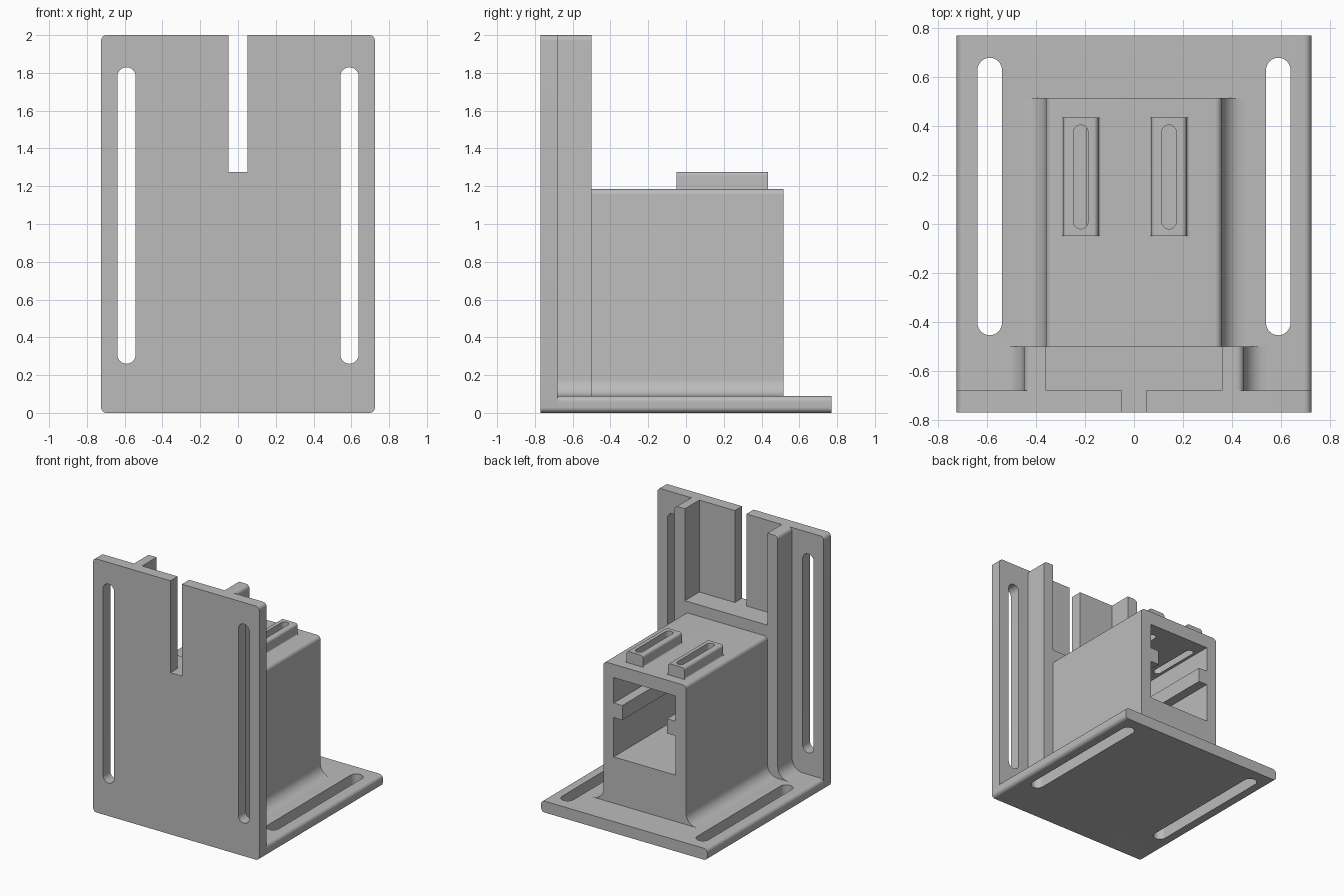
import bpy, bmesh, math
from mathutils import Vector

cube = bpy.data.objects.get("Cube")
if cube:
    bpy.data.objects.remove(cube, do_unlink=True)

grey = bpy.data.materials.new("light grey plastic")
grey.use_nodes = True
COLOUR = (0.5, 0.5, 0.5, 1)
grey.diffuse_color = COLOUR
grey.node_tree.nodes["Principled BSDF"].inputs["Base Color"].default_value = COLOUR


def rounded(points, steps=8):
    """Outline from (u, v, radius) corners; each radius becomes a tangent arc."""
    out = []
    n = len(points)
    for i, (u, v, r) in enumerate(points):
        p = Vector((u, v))
        if r == 0:
            arc = [p]
        else:
            a = (Vector(points[i - 1][:2]) - p).normalized()
            b = (Vector(points[(i + 1) % n][:2]) - p).normalized()
            # right-angled corner: arc centre lies r along both edges
            c = p + (a + b) * r
            arc = [c - b * r * math.cos(t) - a * r * math.sin(t)
                   for t in (math.pi / 2 * k / steps for k in range(steps + 1))]
        for q in arc:
            if not out or (q - out[-1]).length > 1e-5:
                out.append(q)
    if (out[0] - out[-1]).length < 1e-5:
        out.pop()
    return out


def rect(u0, u1, v0, v1, r=0):
    return [(u0, v0, r), (u1, v0, r), (u1, v1, r), (u0, v1, r)]


def mirrored(half):
    """Complete a right-hand half profile across u = 0."""
    return half + [(-u, v, r) for u, v, r in reversed(half)]


def extrude(name, points, start, end, axis="y"):
    """Extrude an x-z outline along y, or an x-y outline along z."""
    bm = bmesh.new()
    place = (lambda p, d: (p.x, d, p.y)) if axis == "y" else (lambda p, d: (p.x, p.y, d))
    outline = rounded(points)
    lo = [bm.verts.new(place(p, start)) for p in outline]
    hi = [bm.verts.new(place(p, end)) for p in outline]
    bm.faces.new(lo)
    bm.faces.new(hi)
    n = len(lo)
    for i in range(n):
        j = (i + 1) % n
        bm.faces.new((lo[i], lo[j], hi[j], hi[i]))
    bmesh.ops.recalc_face_normals(bm, faces=bm.faces)
    mesh = bpy.data.meshes.new(name)
    bm.to_mesh(mesh)
    bm.free()
    mesh.materials.append(grey)
    ob = bpy.data.objects.new(name, mesh)
    bpy.context.collection.objects.link(ob)
    return ob


def select(ob):
    bpy.ops.object.select_all(action="DESELECT")
    ob.select_set(True)
    bpy.context.view_layer.objects.active = ob


def cut(ob, points, start, end, axis="y"):
    """Subtract an extruded outline and discard the cutter."""
    cutter = extrude("cutter", points, start, end, axis)
    cutter.hide_render = True
    mod = ob.modifiers.new("cut", "BOOLEAN")
    mod.operation, mod.solver, mod.object = "DIFFERENCE", "EXACT", cutter
    select(ob)
    bpy.ops.object.modifier_apply(modifier=mod.name)
    bpy.data.objects.remove(cutter, do_unlink=True)


W, T, R = 0.725, 0.09, 0.03          # half width, plate thickness, edge radius
FRONT, INNER, RIB_END = -0.77, -0.68, -0.50
BOX_X, BOX_TOP, BOX_END = 0.36, 1.185, 0.515
FOOT = 0.09                          # fillet radius at the base
parts = []

# Upright plate with two long slots and a central notch
upright = extrude("upright_plate", rect(-W, W, 0, 2, R), FRONT, INNER)
for s in (-1, 1):
    cut(upright, rect(s * 0.59 - 0.048, s * 0.59 + 0.048, 0.26, 1.83, 0.048), -0.9, -0.6)
cut(upright, rect(-0.05, 0.05, 1.275, 2.1), -0.9, -0.6)
parts.append(upright)

# Base plate with two long slots
base = extrude("base_plate", rect(-W, W, 0, T, R), INNER, 0.77)
for s in (-1, 1):
    cut(base, rect(s * 0.59 - 0.05, s * 0.59 + 0.05, -0.455, 0.68, 0.05), -0.1, 0.2, "z")
parts.append(base)

# Socket housing, filleted into the base
housing = extrude("socket_housing", mirrored([
    (BOX_X + FOOT, T, 0), (BOX_X, T, FOOT), (BOX_X, BOX_TOP, R)]), RIB_END, BOX_END)
# Cavity open at the back, leaving a rail on each side wall
cut(housing, mirrored([
    (0.27, 0.455, 0), (0.27, 0.765, 0), (0.195, 0.765, 0),
    (0.195, 0.88, 0), (0.27, 0.88, 0), (0.27, 1.08, 0)]), RIB_END + 0.001, 0.7)
parts.append(housing)

# Slotted pads on the roof; the slots open into the cavity
for name, x in (("right_roof_pad", -0.218), ("left_roof_pad", 0.143)):
    foot, w = 0.012, 0.072
    pad = extrude(name, [
        (x + w + foot, BOX_TOP, 0), (x + w, BOX_TOP, foot), (x + w, 1.275, 0.02),
        (x - w, 1.275, 0.02), (x - w, BOX_TOP, foot), (x - w - foot, BOX_TOP, 0)],
        -0.05, 0.435)
    for ob in (pad, housing):
        cut(ob, rect(x - 0.03, x + 0.03, -0.02, 0.405, 0.03), 1.0, 1.4, "z")
    parts.append(pad)

# Block joining the housing to the upright
parts.append(extrude("joining_block", rect(-BOX_X, BOX_X, T, 1.275), INNER, RIB_END))

# Full-height stiffening ribs
for name, s in (("right_rib", -1), ("left_rib", 1)):
    outer = BOX_X + 0.09
    parts.append(extrude(name, [(s * u, v, r) for u, v, r in (
        (BOX_X, T, 0), (outer + FOOT, T, 0), (outer, T, FOOT),
        (outer, 2, R), (BOX_X, 2, 0))], INNER, RIB_END))

for ob in parts:
    select(ob)
    bpy.ops.object.shade_smooth_by_angle(angle=math.radians(30))
